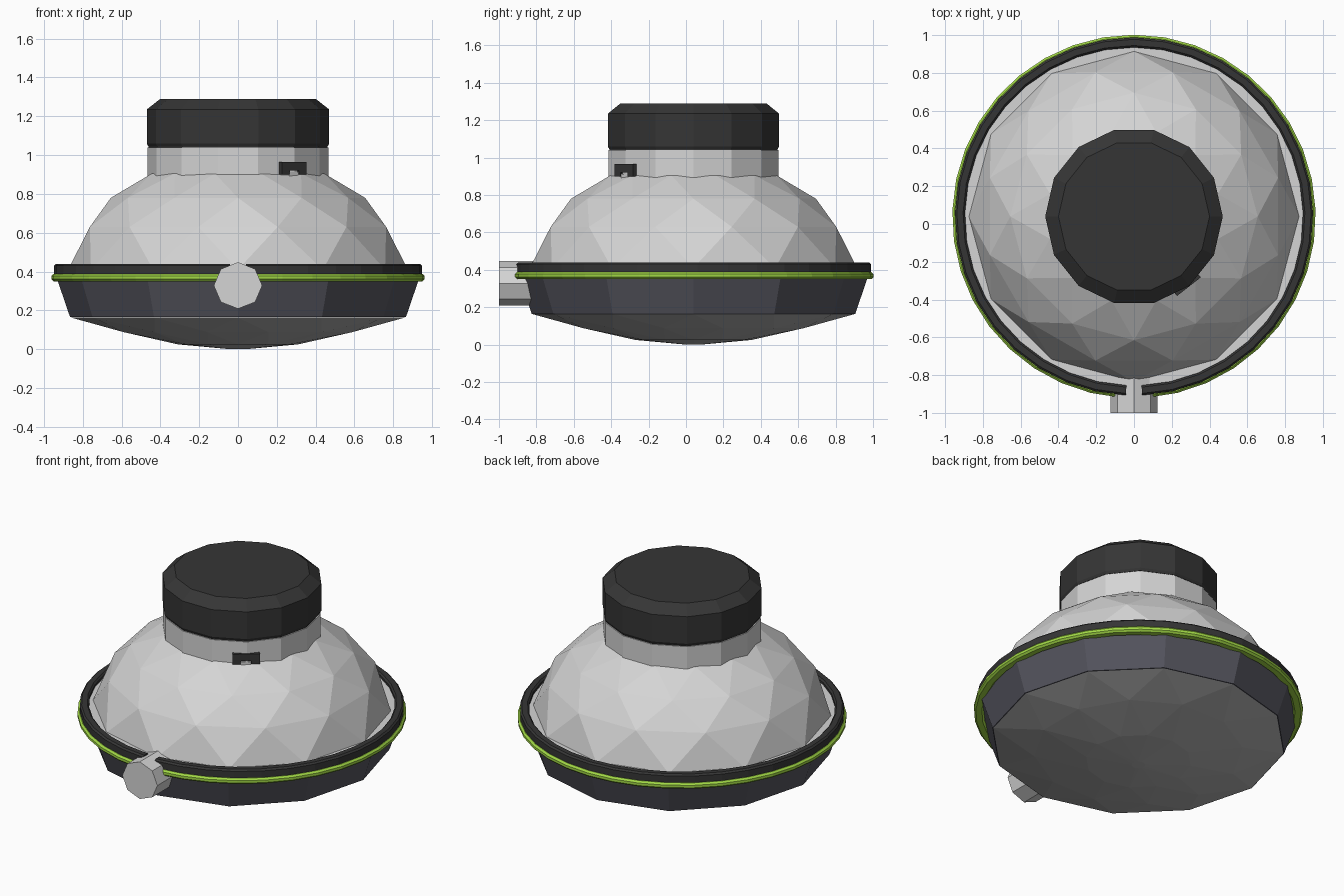
import bpy, bmesh, math

if "Cube" in bpy.data.objects:
    bpy.data.objects.remove(bpy.data.objects["Cube"])

CY = 0.04  # centre of the round body


def material(name, r, g, b):
    m = bpy.data.materials.new(name)
    m.diffuse_color = (r, g, b, 1)
    m.use_nodes = True
    m.node_tree.nodes["Principled BSDF"].inputs["Base Color"].default_value = m.diffuse_color
    return m


LIGHT = material("light grey", 0.66, 0.66, 0.66)
BLACK = material("black", 0.036, 0.036, 0.036)
GREEN = material("green", 0.36, 0.69, 0.06)
SLATE = material("slate", 0.09, 0.09, 0.112)
GREY = material("mid grey", 0.45, 0.45, 0.45)


def make(name, verts, faces, mat):
    """Mesh object with all surfaces facing outwards."""
    me = bpy.data.meshes.new(name)
    me.from_pydata(verts, [], faces)
    bm = bmesh.new()
    bm.from_mesh(me)
    bmesh.ops.recalc_face_normals(bm, faces=bm.faces)
    bm.to_mesh(me)
    bm.free()
    me.materials.append(mat)
    ob = bpy.data.objects.new(name, me)
    bpy.context.collection.objects.link(ob)
    return ob


def lathe(name, profile, mat, n=12, stagger=False, offset=0.0):
    """Faceted solid of revolution from bottom to top; stagger gives triangle facets."""
    verts, faces = [], []
    for k, (r, z) in enumerate(profile):
        shift = (0.5 * k if stagger else 0) + offset
        for i in range(n):
            a = 2 * math.pi * (i + shift) / n
            verts.append((r * math.cos(a), CY + r * math.sin(a), z))
    for k in range(len(profile) - 1):
        for i in range(n):
            a, b = k * n + i, k * n + (i + 1) % n
            c, d = b + n, a + n
            faces += [(a, b, d), (b, c, d)] if stagger else [(a, b, c, d)]
    top = (len(profile) - 1) * n
    faces += [tuple(reversed(range(n))), tuple(range(top, top + n))]
    return make(name, verts, faces, mat)


def open_ring(name, r0, r1, z0, z1, bev, gap, mat, n=36):
    """Chamfered band round the body, open at the front."""
    sec = [(r0 + bev, z0), (r1 - bev, z0), (r1, z0 + bev), (r1, z1 - bev),
           (r1 - bev, z1), (r0 + bev, z1), (r0, z1 - bev), (r0, z0 + bev)]
    m = len(sec)
    verts, faces = [], []
    for i in range(n + 1):
        a = -math.pi / 2 + gap + (2 * math.pi - 2 * gap) * i / n
        verts += [(r * math.cos(a), CY + r * math.sin(a), z) for r, z in sec]
    for i in range(n):
        for j in range(m):
            k = (j + 1) % m
            faces.append((i * m + j, (i + 1) * m + j, (i + 1) * m + k, i * m + k))
    faces += [tuple(range(m)), tuple(reversed(range(n * m, n * m + m)))]
    return make(name, verts, faces, mat)


def plate(name, u0, u1, z0, z1, d0, d1, mat, ang=math.radians(-52)):
    """Box on the collar: u runs sideways, d outwards."""
    c, s = math.cos(ang), math.sin(ang)
    verts = [(d * c - u * s, CY + d * s + u * c, z)
             for z in (z0, z1) for d, u in ((d0, u0), (d1, u0), (d1, u1), (d0, u1))]
    faces = [(3, 2, 1, 0), (4, 5, 6, 7), (0, 1, 5, 4), (1, 2, 6, 5), (2, 3, 7, 6), (3, 0, 4, 7)]
    return make(name, verts, faces, mat)


# underside and lower bowl
lathe("base", [(0.04, 0.0), (0.31, 0.025), (0.61, 0.088), (0.86, 0.163)], GREY, 12, True, 0.5)
lathe("lower_bowl", [(0.865, 0.165), (0.935, 0.37)], SLATE, 12, False)

# rim flange and its two bands
lathe("flange", [(0.91, 0.365), (0.91, 0.415)], LIGHT, 36)
open_ring("rim_band", 0.895, 0.948, 0.378, 0.44, 0.01, 0.045, BLACK)
open_ring("accent_band", 0.905, 0.962, 0.35, 0.388, 0.011, 0.07, GREEN)

# upper dome, collar and cap
lathe("dome", [(0.875, 0.41), (0.79, 0.63), (0.655, 0.78), (0.46, 0.905)], LIGHT, 12, True)
lathe("collar", [(0.466, 0.86), (0.466, 1.04)], LIGHT, 14)
lathe("cap_seam", [(0.46, 1.03), (0.46, 1.06)], BLACK, 14)
lathe("cap", [(0.462, 1.045), (0.47, 1.06), (0.47, 1.235), (0.4, 1.29)], BLACK, 14)

# outlet nozzle at the front
nv = [(0.125 * math.sin(i * math.pi / 4), y, 0.328 + 0.12 * math.cos(i * math.pi / 4))
      for y in (-1.0, -0.78) for i in range(8)]
nf = [(i, (i + 1) % 8, (i + 1) % 8 + 8, i + 8) for i in range(8)]
nf += [tuple(reversed(range(8))), tuple(range(8, 16))]
make("nozzle", nv, nf, LIGHT)

# small latch frame on the collar
plate("latch_top", -0.08, 0.08, 0.92, 0.965, 0.43, 0.472, BLACK)
for side in (-1, 1):
    u = sorted((side * 0.03, side * 0.08))
    plate("latch_side", u[0], u[1], 0.9, 0.925, 0.43, 0.472, BLACK)
plate("latch_tongue", -0.03, 0.03, 0.89, 0.912, 0.43, 0.467, LIGHT)
